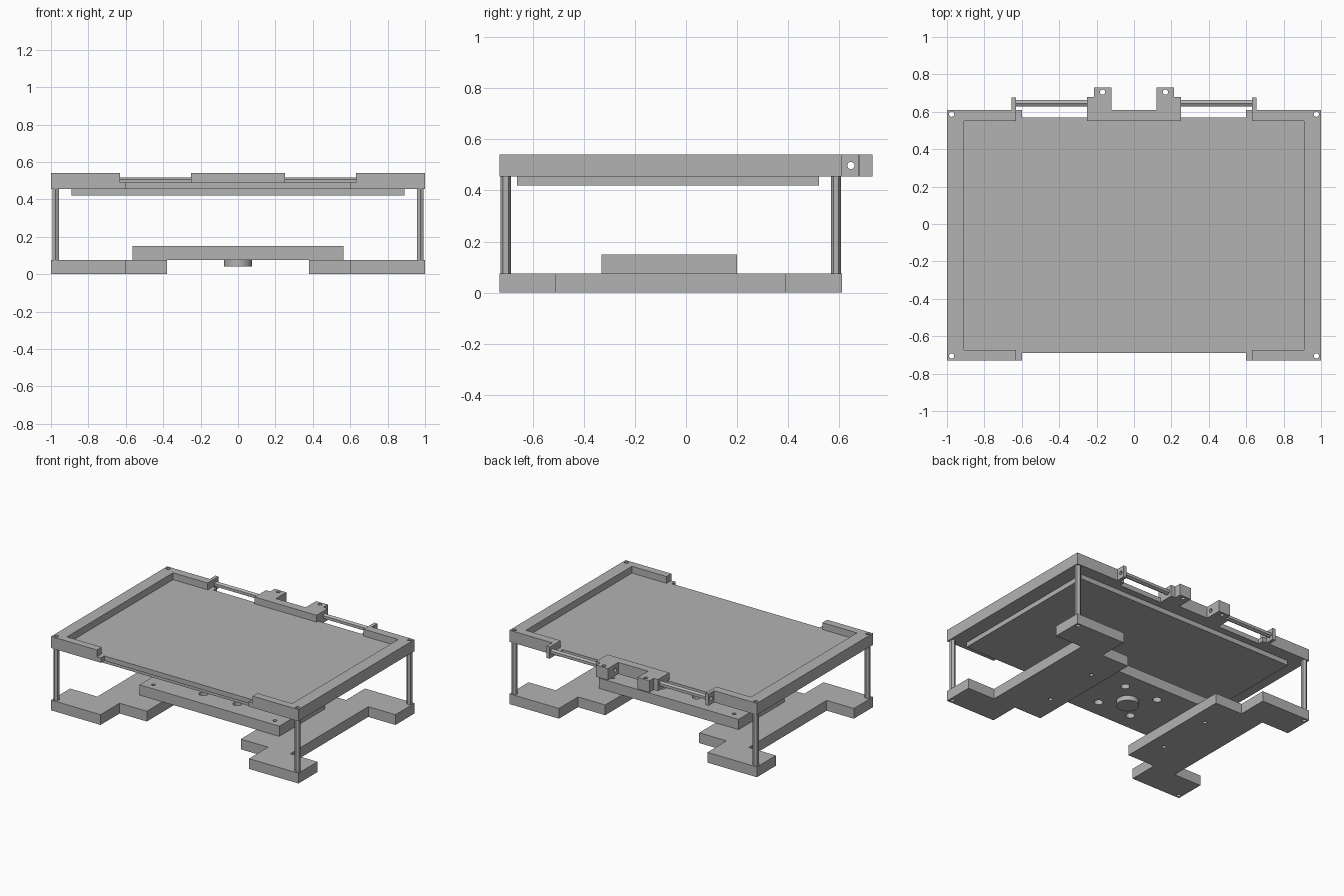
import bpy
import bmesh
import math
from mathutils import Matrix, Vector

if "Cube" in bpy.data.objects:
    bpy.data.objects.remove(bpy.data.objects["Cube"], do_unlink=True)

grey = bpy.data.materials.new("plain_grey")
grey.use_nodes = True
tone = (0.45, 0.45, 0.45, 1)
grey.diffuse_color = tone
grey.node_tree.nodes["Principled BSDF"].inputs["Base Color"].default_value = tone

# Key heights and edges
FOOT_TOP, BASE_TOP = 0.075, 0.15
FRAME_LOW, SLOT_TOP, FRAME_TOP = 0.455, 0.49, 0.54
FRONT, BACK = -0.73, 0.61
LEG_X, LEG_YS = 0.975, (-0.705, 0.587)
ROD_Y, ROD_Z = 0.645, 0.497
BASE_Y = -0.065
BORE = 0.014


def finish(name, bm):
    bmesh.ops.recalc_face_normals(bm, faces=bm.faces[:])
    mesh = bpy.data.meshes.new(name)
    bm.to_mesh(mesh)
    bm.free()
    mesh.materials.append(grey)
    obj = bpy.data.objects.new(name, mesh)
    bpy.context.collection.objects.link(obj)
    return obj


def prism(name, outline, low, high):
    bm = bmesh.new()
    face = bm.faces.new([bm.verts.new((x, y, low)) for x, y in outline])
    new = bmesh.ops.extrude_face_region(bm, geom=[face])["geom"]
    verts = [v for v in new if isinstance(v, bmesh.types.BMVert)]
    bmesh.ops.translate(bm, verts=verts, vec=(0, 0, high - low))
    return finish(name, bm)


def box(name, x, y, z):
    outline = [(x[0], y[0]), (x[1], y[0]), (x[1], y[1]), (x[0], y[1])]
    return prism(name, outline, z[0], z[1])


def rod(name, start, end, radius, sides):
    start, end = Vector(start), Vector(end)
    axis = end - start
    turn = axis.to_track_quat("Z", "Y").to_matrix().to_4x4()
    bm = bmesh.new()
    bmesh.ops.create_cone(bm, cap_ends=True, segments=sides, radius1=radius,
                          radius2=radius, depth=axis.length,
                          matrix=Matrix.Translation((start + end) / 2) @ turn)
    return finish(name, bm)


def drill(x, y, radius=BORE):
    return rod("cutter", (x, y, -1), (x, y, 1), radius, 20)


def apply(obj, mod):
    bpy.context.view_layer.objects.active = obj
    bpy.ops.object.modifier_apply(modifier=mod.name)


def cut(obj, *cutters):
    for cutter in cutters:
        cutter.hide_render = True
        mod = obj.modifiers.new("cut", "BOOLEAN")
        mod.operation, mod.solver, mod.object = "DIFFERENCE", "EXACT", cutter
        apply(obj, mod)
        bpy.data.objects.remove(cutter, do_unlink=True)


def mirror(obj):
    apply(obj, obj.modifiers.new("mirror", "MIRROR"))


def slot():
    return box("cutter", (-0.93, 0.93), (-0.69, 0.57), (0.3, SLOT_TOP))


def rod_bore():
    return rod("cutter", (-1.2, ROD_Y, ROD_Z), (1.2, ROD_Y, ROD_Z), BORE, 20)


# Stepped foot rails
foot = prism("foot_rails", [
    (0.6, FRONT), (1, FRONT), (1, -0.51), (0.78, -0.51), (0.78, 0.39), (1, 0.39),
    (1, BACK), (0.6, BACK), (0.6, 0.39), (0.38, 0.39), (0.38, -0.51), (0.6, -0.51),
], 0, FOOT_TOP)
cut(foot, *[drill(LEG_X, y) for y in LEG_YS],
    *[drill(0.49, BASE_Y + s * 0.21) for s in (-1, 1)])
mirror(foot)

# Base plate with bolt holes and a central boss
base = box("base_plate", (-0.565, 0.565), (-0.33, 0.2), (FOOT_TOP, BASE_TOP))
cut(base, *[drill(sx * dx, BASE_Y + sy * dy, r)
            for dx, dy, r in ((0.49, 0.21, BORE), (0.137, 0.137, 0.03))
            for sx in (-1, 1) for sy in (-1, 1)])
rod("base_boss", (0, BASE_Y, 0.04), (0, BASE_Y, FOOT_TOP), 0.075, 40)

# Hollow six-sided legs
for place, y in zip(("front", "back"), LEG_YS):
    leg = rod(place + "_legs", (LEG_X, y, FOOT_TOP), (LEG_X, y, FRAME_LOW), 0.02, 6)
    cut(leg, drill(LEG_X, y))
    mirror(leg)

# Side frames that wrap the panel, with rod holders at the back
frame = prism("side_frames", [
    (1, FRONT), (1, BACK), (0.655, BACK), (0.655, 0.675), (0.63, 0.675),
    (0.63, 0.55), (0.91, 0.55), (0.91, -0.675), (0.63, -0.675), (0.63, FRONT),
], FRAME_LOW, FRAME_TOP)
cut(frame, slot(), rod_bore(), *[drill(LEG_X, y) for y in LEG_YS])
mirror(frame)
for place, ys in (("front", (FRONT, -0.69)), ("back", (0.57, BACK))):
    mirror(box(place + "_frame_tabs", (0.598, 0.63), ys, (FRAME_LOW, SLOT_TOP)))

# Panel and the plate beneath it
box("panel", (-0.93, 0.93), (-0.69, 0.57), (FRAME_LOW, SLOT_TOP))
box("under_plate", (-0.89, 0.89), (-0.66, 0.52), (0.42, FRAME_LOW))

# Rear bracket with two lugs
half = [(0.25, 0.55), (0.25, 0.68), (0.215, 0.68), (0.215, 0.73),
        (0.12, 0.73), (0.12, BACK)]
bracket = prism("rear_bracket", half + [(-x, y) for x, y in reversed(half)],
                FRAME_LOW, FRAME_TOP)
cut(bracket, slot(), rod_bore(), *[drill(s * 0.168, 0.705) for s in (-1, 1)])

# Hollow six-sided rear rods
rear = rod("rear_rods", (0.25, ROD_Y, ROD_Z), (0.63, ROD_Y, ROD_Z), 0.02, 6)
cut(rear, rod_bore())
mirror(rear)

# Smooth the round parts, keep sharp edges
bpy.ops.object.select_all(action="DESELECT")
for name in ("base_boss", "base_plate", "foot_rails", "side_frames", "rear_bracket"):
    bpy.data.objects[name].select_set(True)
bpy.ops.object.shade_smooth_by_angle(angle=math.radians(30))
